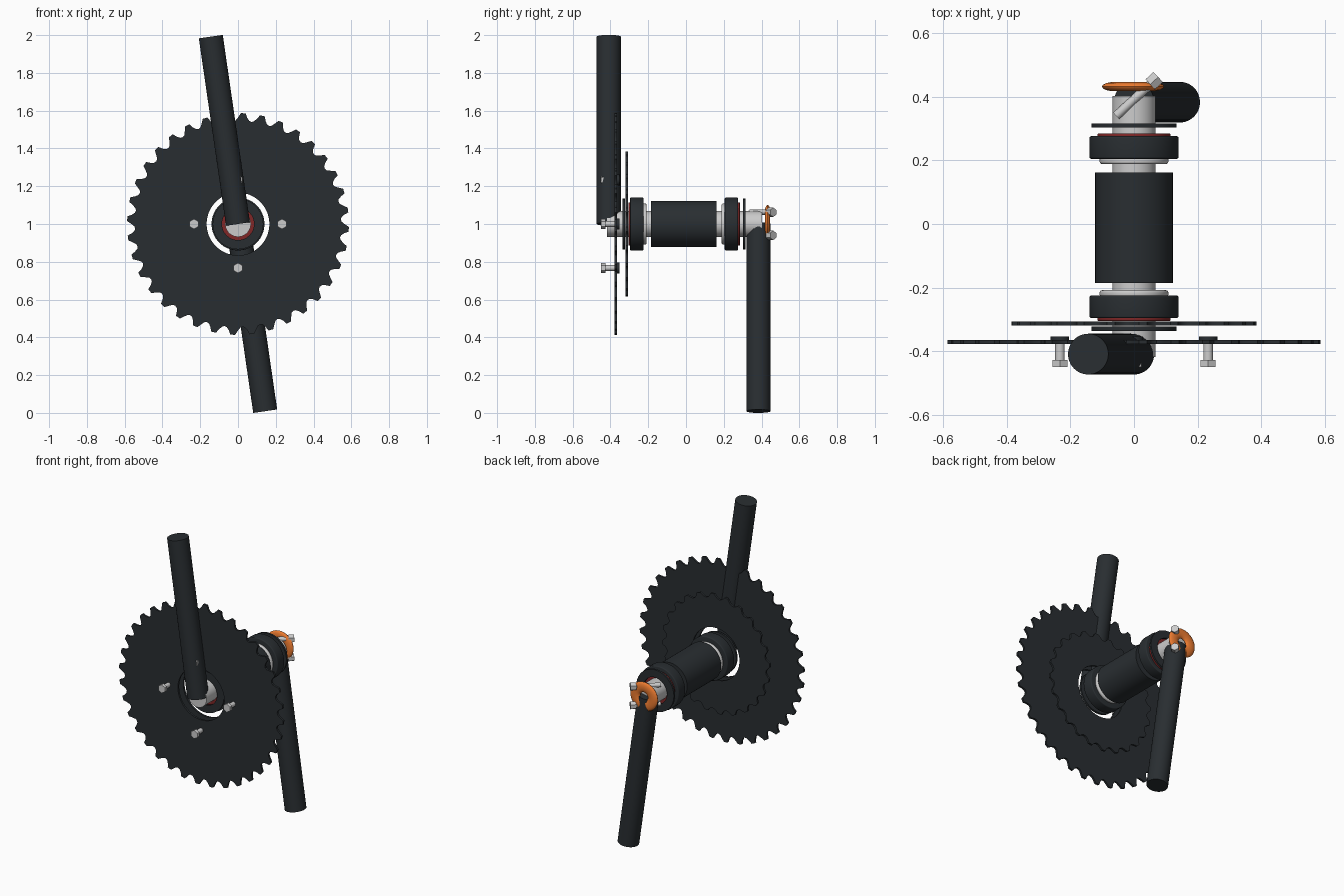
import bpy, bmesh
from math import sin, cos, pi, radians
from mathutils import Vector

if "Cube" in bpy.data.objects:
    bpy.data.objects.remove(bpy.data.objects["Cube"])

def mat(name, rgb):
    m = bpy.data.materials.new(name)
    m.diffuse_color = (*rgb, 1)
    m.use_nodes = True
    m.node_tree.nodes["Principled BSDF"].inputs["Base Color"].default_value = m.diffuse_color
    return m

DARK = mat("dark_metal", (0.022, 0.027, 0.031))
STEEL = mat("steel", (0.62, 0.64, 0.65))
RED = mat("red_seal", (0.22, 0.02, 0.02))
ORANGE = mat("orange", (0.85, 0.2, 0.03))
C = Vector((0, 0, 1))   # axle centre

def finish(name, bm, m, angle=35):
    bmesh.ops.recalc_face_normals(bm, faces=bm.faces)
    me = bpy.data.meshes.new(name)
    bm.to_mesh(me)
    bm.free()
    ob = bpy.data.objects.new(name, me)
    bpy.context.collection.objects.link(ob)
    me.materials.append(m)
    bpy.ops.object.select_all(action='DESELECT')
    bpy.context.view_layer.objects.active = ob
    ob.select_set(True)
    bpy.ops.object.shade_smooth_by_angle(angle=radians(angle))
    return ob

def lathe(name, prof, m, n=64):
    """Spin a closed (radius, y) profile around the axle line."""
    bm = bmesh.new()
    rings = [[bm.verts.new((r * cos(2*pi*i/n), y, 1 + r * sin(2*pi*i/n))) for r, y in prof]
             for i in range(n)]
    k = len(prof)
    for i in range(n):
        a, b = rings[i], rings[(i + 1) % n]
        for j in range(k):
            bm.faces.new((a[j], a[(j+1) % k], b[(j+1) % k], b[j]))
    return finish(name, bm, m)

def band(name, ri, ro, y0, y1, m, c=0.0):
    """Ring with rounded outer edges."""
    lo, hi = min(y0, y1), max(y0, y1)
    prof = [(ri, lo)]
    if c:
        prof += [(ro - c + c*sin(t*pi/8), lo + c - c*cos(t*pi/8)) for t in range(5)]
        prof += [(ro - c + c*cos(t*pi/8), hi - c + c*sin(t*pi/8)) for t in range(5)]
    else:
        prof += [(ro, lo), (ro, hi)]
    return lathe(name, prof + [(ri, hi)], m)

def add_rod(bm, p, q, r, n):
    """Capped cylinder between two points."""
    p, q = Vector(p), Vector(q)
    d = q - p
    M = d.to_track_quat('Z', 'Y').to_matrix().to_4x4()
    M.translation = (p + q) / 2
    bmesh.ops.create_cone(bm, cap_ends=True, segments=n, radius1=r, radius2=r,
                          depth=d.length, matrix=M)

def rod(name, p, q, r, m, n=48):
    bm = bmesh.new()
    add_rod(bm, p, q, r, n)
    return finish(name, bm, m)

def bolt(name, head, tip, r_head, r_shaft, h):
    """Hex-headed bolt pointing from head to tip."""
    head, tip = Vector(head), Vector(tip)
    neck = head + (tip - head).normalized() * h
    bm = bmesh.new()
    add_rod(bm, head, neck, r_head, 6)
    add_rod(bm, neck, tip, r_shaft, 20)
    return finish(name, bm, STEEL)

def chainring(name, teeth, ro, depth, hole, y, th):
    # (fraction of pitch, depth fraction) for one tooth
    tooth = [(0.0, 0.55), (0.12, 0.9), (0.25, 1.0), (0.38, 0.9), (0.5, 0.55),
             (0.60, 0.0), (0.85, 0.0)]
    bm = bmesh.new()
    loops = []
    for i in range(teeth):
        for f, d in tooth:
            a = 2*pi*(i + f)/teeth
            r = ro - d*depth
            row = [bm.verts.new((R*cos(a), yy, 1 + R*sin(a)))
                   for R, yy in ((r, y-th/2), (r, y+th/2), (hole, y+th/2), (hole, y-th/2))]
            loops.append(row)
    for a, b in zip(loops, loops[1:] + loops[:1]):
        for j in range(4):
            k = (j + 1) % 4
            bm.faces.new((a[j], a[k], b[k], b[j]))
    return finish(name, bm, DARK)

# axle and central shell
rod("axle", (0, -0.418, 1), (0, 0.402, 1), 0.068, STEEL)
band("shell", 0.066, 0.122, -0.185, 0.162, DARK)

# bearing cups, flanges, seals and washers on both ends
for side, s, o in (("front", -1, 0.02), ("back", 1, 0.0)):
    band(side + "_bearing_flange", 0.066, 0.108, s*(0.188+o), s*(0.21+o), STEEL, 0.008)
    band(side + "_bearing_cup", 0.066, 0.14, s*(0.205+o), s*(0.276+o), DARK, 0.006)
    band(side + "_seal", 0.066, 0.115, s*(0.27+o), s*(0.285+o), RED, 0.004)
    band(side + "_washer", 0.085, 0.134, s*(0.303+o), s*(0.316+o), DARK)

# chainrings
chainring("large_chainring", 36, 0.587, 0.042, 0.166, -0.371, 0.013)
chainring("small_chainring", 24, 0.385, 0.028, 0.168, -0.313, 0.013)

# crank arms
rod("front_crank_arm", (0, -0.409, 1.0), (-0.144, -0.409, 1.992), 0.064, DARK)
rod("back_crank_arm", (0, 0.383, 1.0), (0.144, 0.383, 0.009), 0.064, DARK)

# chainring bolts with nuts
for i in range(4):
    x, z = 0.233*cos(i*pi/2), 1 + 0.233*sin(i*pi/2)
    bolt(f"chainring_bolt_{i+1}", (x, -0.449, z), (x, -0.36, z), 0.027, 0.015, 0.022)
    rod(f"chainring_nut_{i+1}", (x, -0.371, z), (x, -0.353, z), 0.029, DARK, 24)

# horseshoe clamp, open at the bottom
bm = bmesh.new()
N, K = 40, 14
rings = []
for i in range(N + 1):
    a = radians(-70 + 320*i/N)
    ring = []
    for j in range(K):
        t = 2*pi*j/K
        r = 0.063 + 0.035*cos(t)
        ring.append(bm.verts.new((-0.003 + r*cos(a), 0.432 + 0.014*sin(t), 1.008 + 0.95*r*sin(a))))
    rings.append(ring)
for a, b in zip(rings, rings[1:]):
    for j in range(K):
        bm.faces.new((a[j], a[(j+1) % K], b[(j+1) % K], b[j]))
bm.faces.new(rings[0])
bm.faces.new(rings[-1])
finish("clamp", bm, ORANGE, 50)

# diagonal pinch bolts
for name, z in (("upper_pinch_bolt", 1.062), ("lower_pinch_bolt", 0.94)):
    bolt(name, (0.076, 0.462, z), (-0.056, 0.34, z), 0.025, 0.014, 0.034)
